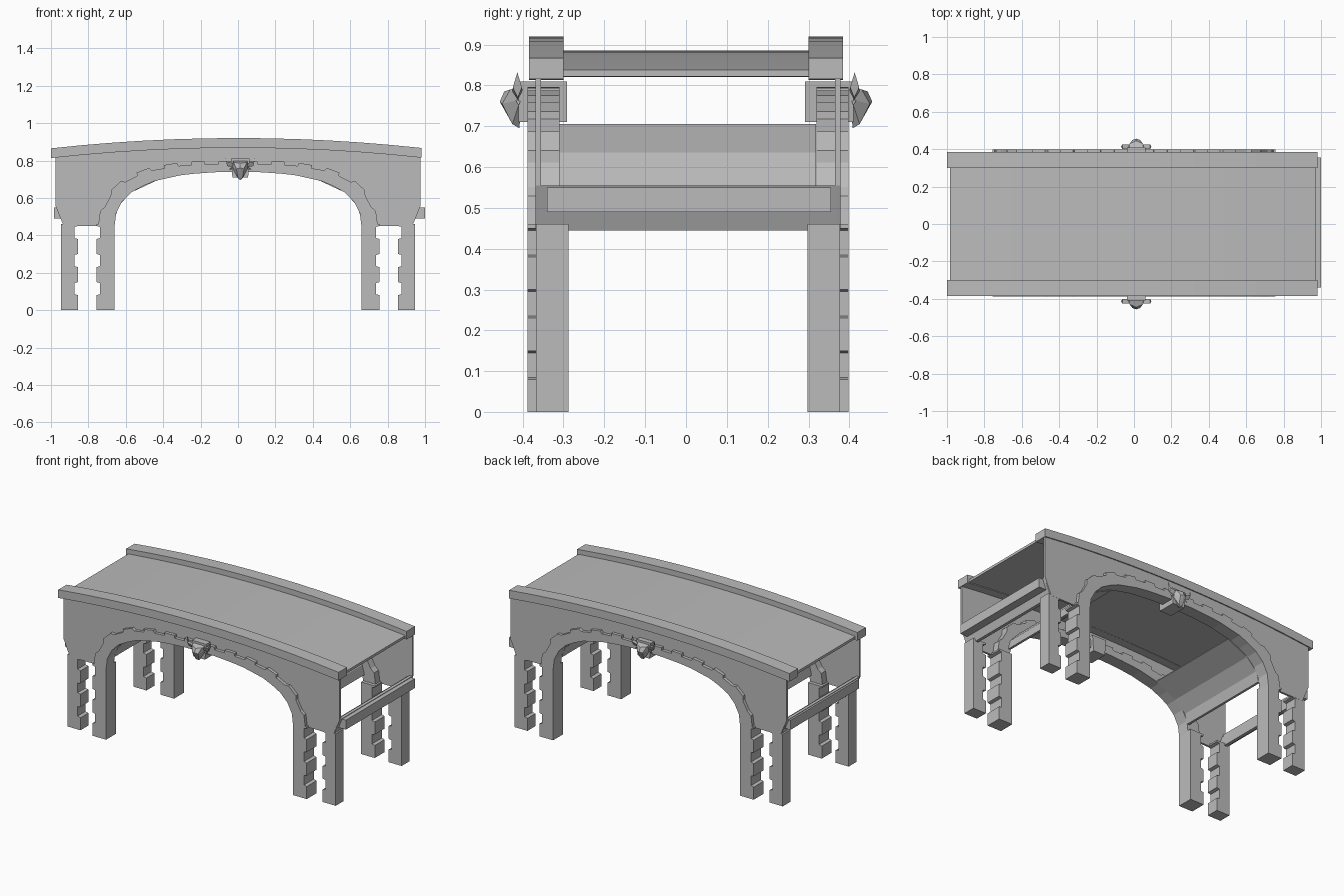
import bpy, bmesh
from mathutils import Vector

cube = bpy.data.objects.get("Cube")
if cube:
    bpy.data.objects.remove(cube, do_unlink=True)

stone = bpy.data.materials.new("grey_stone")
stone.use_nodes = True
GREY = (0.5, 0.5, 0.5, 1)
stone.diffuse_color = GREY
stone.node_tree.nodes["Principled BSDF"].inputs["Base Color"].default_value = GREY

SHIFT = 0.005   # the substructure sits slightly towards the back


def finish(name, bm):
    bmesh.ops.recalc_face_normals(bm, faces=bm.faces)
    mesh = bpy.data.meshes.new(name)
    bm.to_mesh(mesh)
    bm.free()
    mesh.materials.append(stone)
    obj = bpy.data.objects.new(name, mesh)
    bpy.context.collection.objects.link(obj)
    return obj


def prism(name, outline, y0, y1):
    """Extrude an x-z outline from y0 to y1."""
    bm = bmesh.new()
    face = bm.faces.new([bm.verts.new((x, y0, z)) for x, z in outline])
    new = bmesh.ops.extrude_face_region(bm, geom=[face])["geom"]
    verts = [v for v in new if isinstance(v, bmesh.types.BMVert)]
    bmesh.ops.translate(bm, verts=verts, vec=(0, y1 - y0, 0))
    return finish(name, bm)


def hull(name, points):
    bm = bmesh.new()
    for p in points:
        bm.verts.new(p)
    res = bmesh.ops.convex_hull(bm, input=bm.verts)
    bmesh.ops.delete(bm, geom=list(set(res["geom_interior"])), context='VERTS')
    return finish(name, bm)


def mirror(outline, s):
    return [(s * x, z) for x, z in outline]


def camber(x0, x1, top, drop, n=12):
    """Shallow curve along the bridge, left to right."""
    xs = [x0 + (x1 - x0) * i / n for i in range(n + 1)]
    return [(x, top - drop * x * x) for x in xs]


def band(x0, x1, top, drop, thick):
    curve = camber(x0, x1, top, drop)
    return curve + [(x, z - thick) for x, z in reversed(curve)]


# Underside of the arch, right half mirrored to a full curve
half = [(0.66, 0.45), (0.65, 0.53), (0.62, 0.58), (0.57, 0.63), (0.47, 0.685),
        (0.29, 0.725), (0.12, 0.738)]
arch = mirror(half, -1) + [(0, 0.74)] + half[::-1]


def resample(points, n):
    pts = [Vector(p) for p in points]
    lens = [(b - a).length for a, b in zip(pts, pts[1:])]
    total, out = sum(lens), []
    for i in range(n + 1):
        d, k = total * i / n, 0
        while k < len(lens) - 1 and d > lens[k]:
            d -= lens[k]
            k += 1
        out.append(pts[k].lerp(pts[k + 1], min(1, d / lens[k])))
    return out


# Stepped outer edge of the arch ring
ring = resample(arch, 23)
outer = []
for i, (a, b) in enumerate(zip(ring, ring[1:])):
    t = (b - a).normalized()
    normal = Vector((-t.y, t.x))
    for p in (a, b):
        width = 0.052 + 0.035 * abs(p.x) / 0.66 - (0.017 if i % 2 else 0)
        outer.append(p + normal * width)
ring_outline = [tuple(p) for p in ring] + [tuple(p) for p in reversed(outer)]


def toothed(straight, tooth, notch):
    """Pier outline with projecting blocks on one edge."""
    pts = [(straight, 0.46), (straight, 0)]
    for k in range(3):
        z = 0.15 * k
        pts += [(tooth, z), (tooth, z + 0.08), (notch, z + 0.085), (notch, z + 0.145)]
    return pts + [(tooth, 0.45), (tooth, 0.46)]


# Spandrel outline: chamfered ends, cambered top, arch cut out
spandrel = (camber(-0.975, 0.975, 0.88, 0.05)
            + [(0.975, 0.555), (0.93, 0.45)] + arch[::-1]
            + [(-0.93, 0.45), (-0.975, 0.555)])

for side, label in ((-1, "front"), (1, "back")):
    def ys(near, far, shift=SHIFT):
        return side * near + shift, side * far + shift

    prism(label + "_parapet", band(-1, 0.98, 0.92, 0.055, 0.052), *ys(0.30, 0.385, 0))
    prism(label + "_spandrel", spandrel, *ys(0.36, 0.373))
    prism(label + "_arch_ring", ring_outline, *ys(0.315, 0.393))
    for s, end in ((-1, "right"), (1, "left")):
        prism(f"{label}_{end}_inner_pier", mirror(toothed(0.66, 0.757, 0.738), s),
              *ys(0.293, 0.393))
        prism(f"{label}_{end}_outer_pier", mirror(toothed(0.947, 0.855, 0.875), s),
              *ys(0.293, 0.372))

    # Keystone with a horned animal head
    cx = 0.012
    prism(label + "_keystone", [(cx - 0.05, 0.81), (cx + 0.05, 0.81),
                                (cx + 0.042, 0.71), (cx - 0.042, 0.71)],
          *ys(0.292, 0.41, 0))
    head = [(0, 0.456, 0.76), (0, 0.445, 0.785), (0, 0.408, 0.695), (0, 0.43, 0.715)]
    for s in (-1, 1):
        head += [(s * 0.04, 0.40, 0.80), (s * 0.035, 0.43, 0.79), (s * 0.02, 0.45, 0.755),
                 (s * 0.045, 0.405, 0.765), (s * 0.012, 0.425, 0.705)]
        horn = [(0.035, 0.40, 0.785), (0.035, 0.425, 0.785), (0.035, 0.412, 0.765),
                (0.075, 0.402, 0.795), (0.075, 0.424, 0.795), (0.07, 0.412, 0.77)]
        tip = horn[3:] + [(0.081, 0.413, 0.832)]
        ear = [(0.03, 0.40, 0.775), (0.03, 0.42, 0.77), (0.03, 0.41, 0.755),
               (0.062, 0.41, 0.75)]
        for part, pts in (("horn_base", horn), ("horn_tip", tip), ("ear", ear)):
            hull(f"{label}_{part}", [(cx + s * x, side * y, z) for x, y, z in pts])
    hull(label + "_head", [(cx + x, side * y, z) for x, y, z in head])

# Road deck
prism("road_deck", band(-0.985, 0.97, 0.885, 0.05, 0.016), -0.30, 0.30)

# Vault panels, sloping end boards and end beams
vault = [(0.655, 0.50), (0.637, 0.56), (0.57, 0.63), (0.43, 0.695),
         (0.435, 0.705), (0.585, 0.635), (0.655, 0.56), (0.67, 0.50)]
board = [(0.93, 0.445), (0.975, 0.555), (0.955, 0.555), (0.91, 0.445)]
for s, end, reach in ((-1, "right", 0.985), (1, "left", 1.0)):
    prism(end + "_vault_panel", mirror(vault, s), -0.315, 0.318)
    prism(end + "_end_board", mirror(board, s), -0.365, 0.37)
    beam = [(0.945, 0.49), (reach, 0.49), (reach, 0.55), (0.945, 0.55)]
    prism(end + "_end_beam", mirror(beam, s), -0.34, 0.355)
